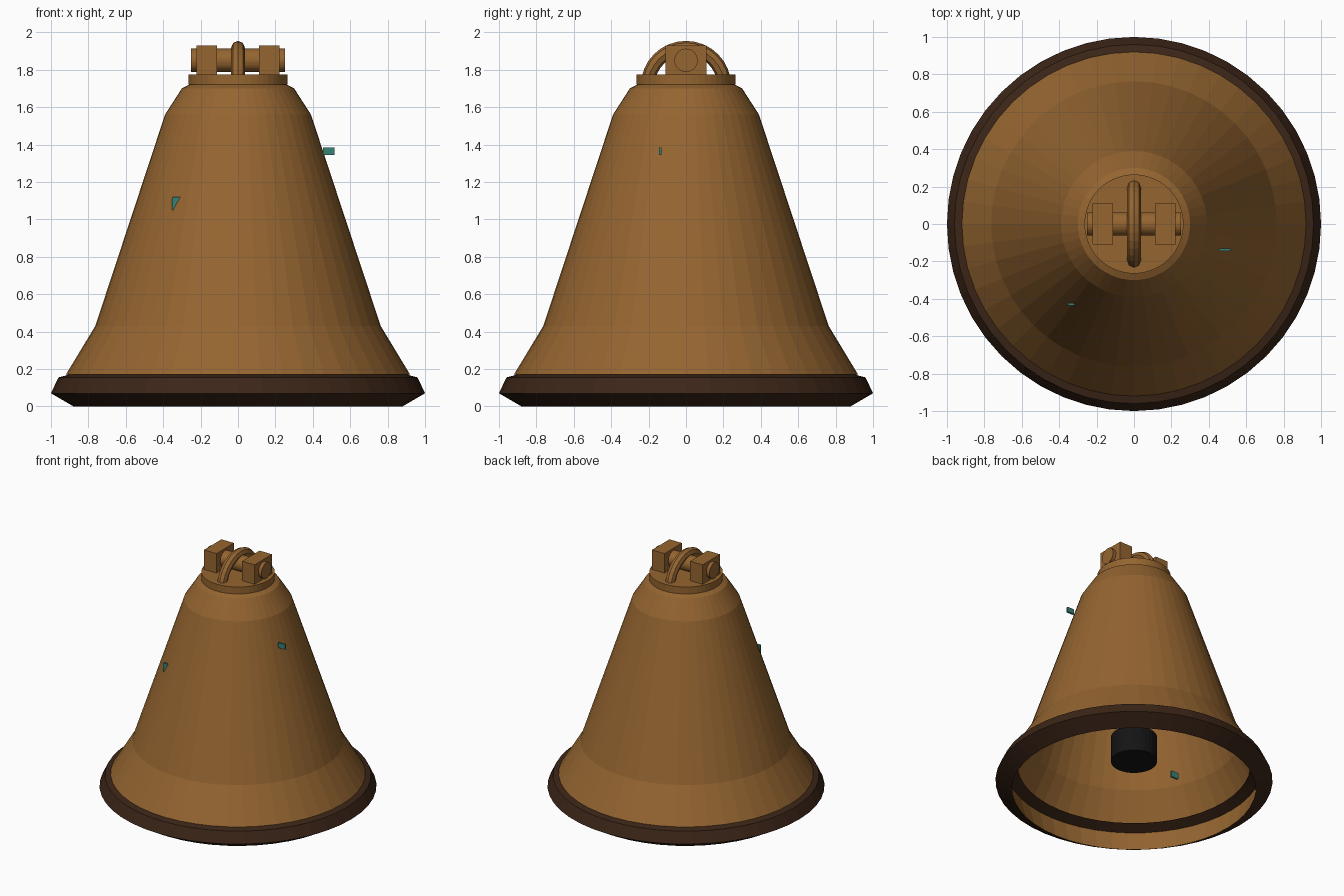
import bpy, bmesh, math
from mathutils import Matrix

if "Cube" in bpy.data.objects:
    bpy.data.objects.remove(bpy.data.objects["Cube"])


def material(name, rgb):
    m = bpy.data.materials.new(name)
    m.diffuse_color = (*rgb, 1)
    m.use_nodes = True
    m.node_tree.nodes["Principled BSDF"].inputs["Base Color"].default_value = m.diffuse_color
    return m


BRONZE = material("bronze", (0.30, 0.13, 0.03))
DARK = material("dark_bronze", (0.045, 0.019, 0.009))
IRON = material("iron", (0.007, 0.007, 0.007))
TEAL = material("verdigris", (0.04, 0.22, 0.17))


def finish(bm, name, mat):
    bmesh.ops.recalc_face_normals(bm, faces=bm.faces)
    me = bpy.data.meshes.new(name)
    bm.to_mesh(me)
    bm.free()
    me.materials.append(mat)
    ob = bpy.data.objects.new(name, me)
    bpy.context.collection.objects.link(ob)
    return ob


def lathe(name, profile, mat, steps=48):
    bm = bmesh.new()
    vs = [bm.verts.new((r, 0, z)) for r, z in profile]
    es = [bm.edges.new(p) for p in zip(vs, vs[1:])]
    bmesh.ops.spin(bm, geom=vs + es, cent=(0, 0, 0), axis=(0, 0, 1),
                   angle=2 * math.pi, steps=steps, use_duplicate=False)
    bmesh.ops.remove_doubles(bm, verts=bm.verts, dist=1e-4)
    return finish(bm, name, mat)


def box(name, lo, hi, mat):
    bm = bmesh.new()
    bmesh.ops.create_cube(bm, size=1)
    for v in bm.verts:
        v.co = [(a + b) / 2 + c * (b - a) for a, b, c in zip(lo, hi, v.co)]
    return finish(bm, name, mat)


def cylinder(name, r, length, matrix, mat, sides=32):
    bm = bmesh.new()
    bmesh.ops.create_cone(bm, cap_ends=True, segments=sides, radius1=r,
                          radius2=r, depth=length, matrix=matrix)
    return finish(bm, name, mat)


# Thin bell wall
lathe("bell_body", [(0, 1.72), (0.26, 1.72), (0.30, 1.70), (0.39, 1.56),
                    (0.763, 0.43), (0.92, 0.17)], BRONZE)

# Flared dark lip and its bronze lining
lathe("lip", [(0.84, 0.20), (0.92, 0.165), (0.96, 0.155), (1.0, 0.07),
              (0.88, 0)], DARK)
lathe("lip_lining", [(0.88, 0.001), (0.918, 0.163)], BRONZE)

# Crown plate
cylinder("crown_plate", 0.265, 0.055, Matrix.Translation((0, 0, 1.7475)), BRONZE, 48)

# Axle along x with two bearing blocks
cylinder("axle", 0.0625, 0.5,
         Matrix.Translation((0, 0, 1.85)) @ Matrix.Rotation(math.pi / 2, 4, 'Y'), BRONZE)
for side, x in (("left", -0.168), ("right", 0.168)):
    box(side + "_bearing", (x - 0.055, -0.11, 1.77), (x + 0.055, 0.11, 1.93), BRONZE)

# Hanging loop
bpy.ops.mesh.primitive_torus_add(major_segments=32, minor_segments=8, major_radius=0.205,
                                 minor_radius=0.037, location=(0, 0, 1.712),
                                 rotation=(0, math.pi / 2, 0))
loop = bpy.context.object
loop.name = "hanging_loop"
loop.data.materials.append(BRONZE)

# Clapper on its rod
cylinder("clapper", 0.167, 0.2, Matrix.Translation((0, 0, 0.33)), IRON)
cylinder("clapper_rod", 0.025, 1.29, Matrix.Translation((0, 0, 1.065)), IRON, 12)

# Small verdigris flecks on and inside the wall
for i, (x, y, z, h) in enumerate([(0.485, -0.137, 1.365, 0.04),
                                  (-0.323, -0.43, 1.085, 0.07),
                                  (-0.59, -0.25, 0.445, 0.05)]):
    box(f"verdigris_fleck_{i + 1}", (x - 0.031, y - 0.007, z - h / 2),
        (x + 0.031, y + 0.007, z + h / 2), TEAL)
